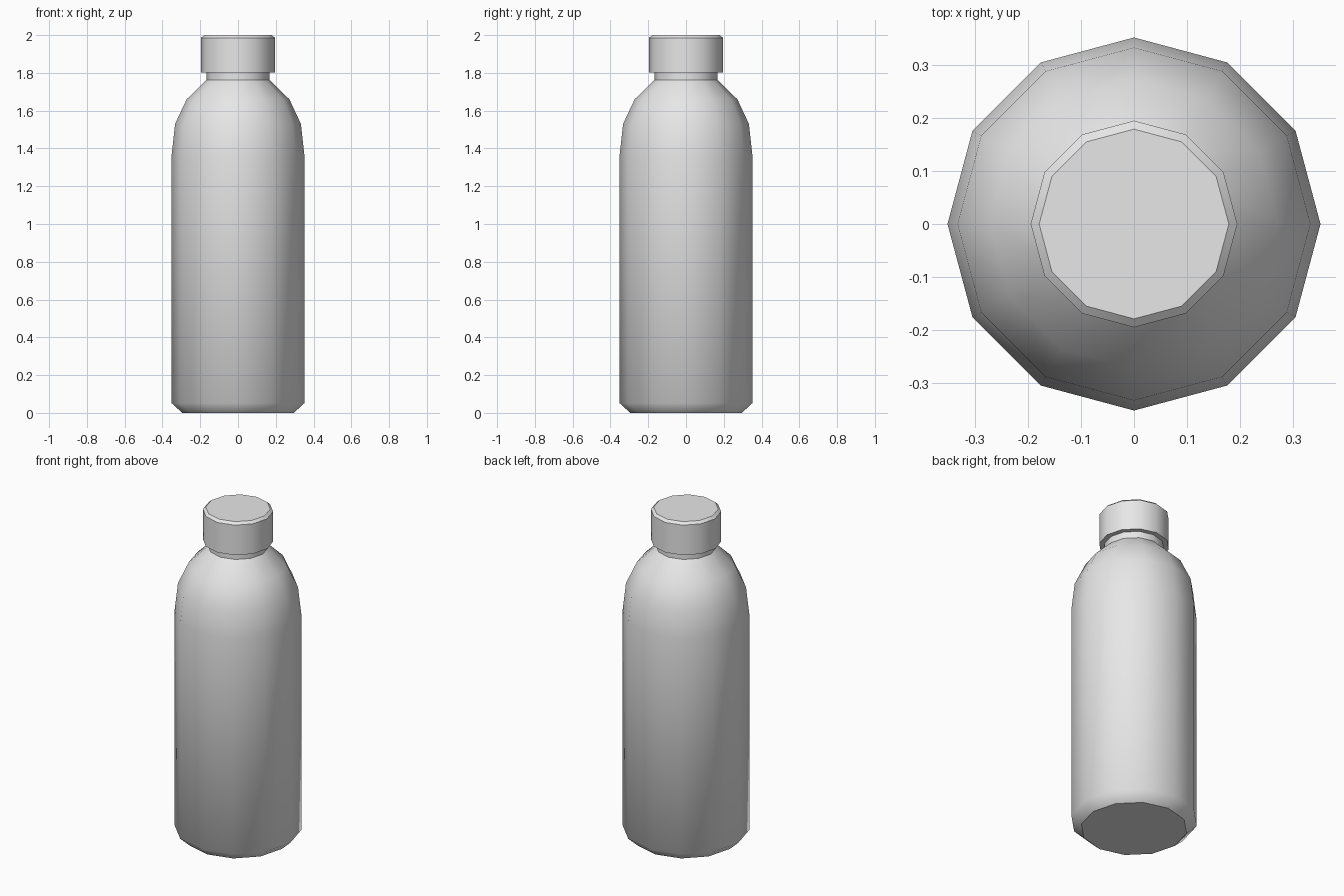
import bpy, bmesh, math

SIDES = 12

cube = bpy.data.objects.get("Cube")
if cube:
    bpy.data.objects.remove(cube, do_unlink=True)

grey = bpy.data.materials.new("plain_grey")
grey.use_nodes = True
colour = (0.8, 0.8, 0.8, 1)
grey.diffuse_color = colour
grey.node_tree.nodes["Principled BSDF"].inputs["Base Color"].default_value = colour


def turned(name, profile, angle, cap_top=True, cap_bottom=True):
    """Turn a (radius, height) profile into a twelve-sided solid."""
    bm = bmesh.new()
    rings = []
    for r, z in profile:
        rings.append([bm.verts.new((r * math.cos(math.tau * i / SIDES),
                                    r * math.sin(math.tau * i / SIDES), z))
                      for i in range(SIDES)])
    for low, high in zip(rings, rings[1:]):
        for i in range(SIDES):
            j = (i + 1) % SIDES
            bm.faces.new((low[i], low[j], high[j], high[i]))
    if cap_bottom:
        bm.faces.new(rings[0][::-1])
    if cap_top:
        bm.faces.new(rings[-1])
    mesh = bpy.data.meshes.new(name)
    bm.to_mesh(mesh)
    bm.free()
    mesh.materials.append(grey)
    obj = bpy.data.objects.new(name, mesh)
    bpy.context.collection.objects.link(obj)
    bpy.ops.object.select_all(action="DESELECT")
    obj.select_set(True)
    bpy.context.view_layer.objects.active = obj
    bpy.ops.object.shade_smooth_by_angle(angle=math.radians(angle))
    # End discs stay flat with crisp rims
    for face in mesh.polygons:
        if len(face.vertices) == SIDES:
            face.use_smooth = False
    return obj


# Body with chamfered base and rounded shoulder
turned("bottle_body", [(0.295, 0), (0.352, 0.052), (0.352, 1.36), (0.333, 1.53),
                       (0.272, 1.66), (0.166, 1.763)], 55, cap_top=False)

# Short neck between shoulder and cap
turned("bottle_neck", [(0.166, 1.763), (0.166, 1.803)], 35,
       cap_top=False, cap_bottom=False)

# Screw cap with chamfered top rim
turned("bottle_cap", [(0.195, 1.803), (0.195, 1.986), (0.179, 2.0)], 35)
